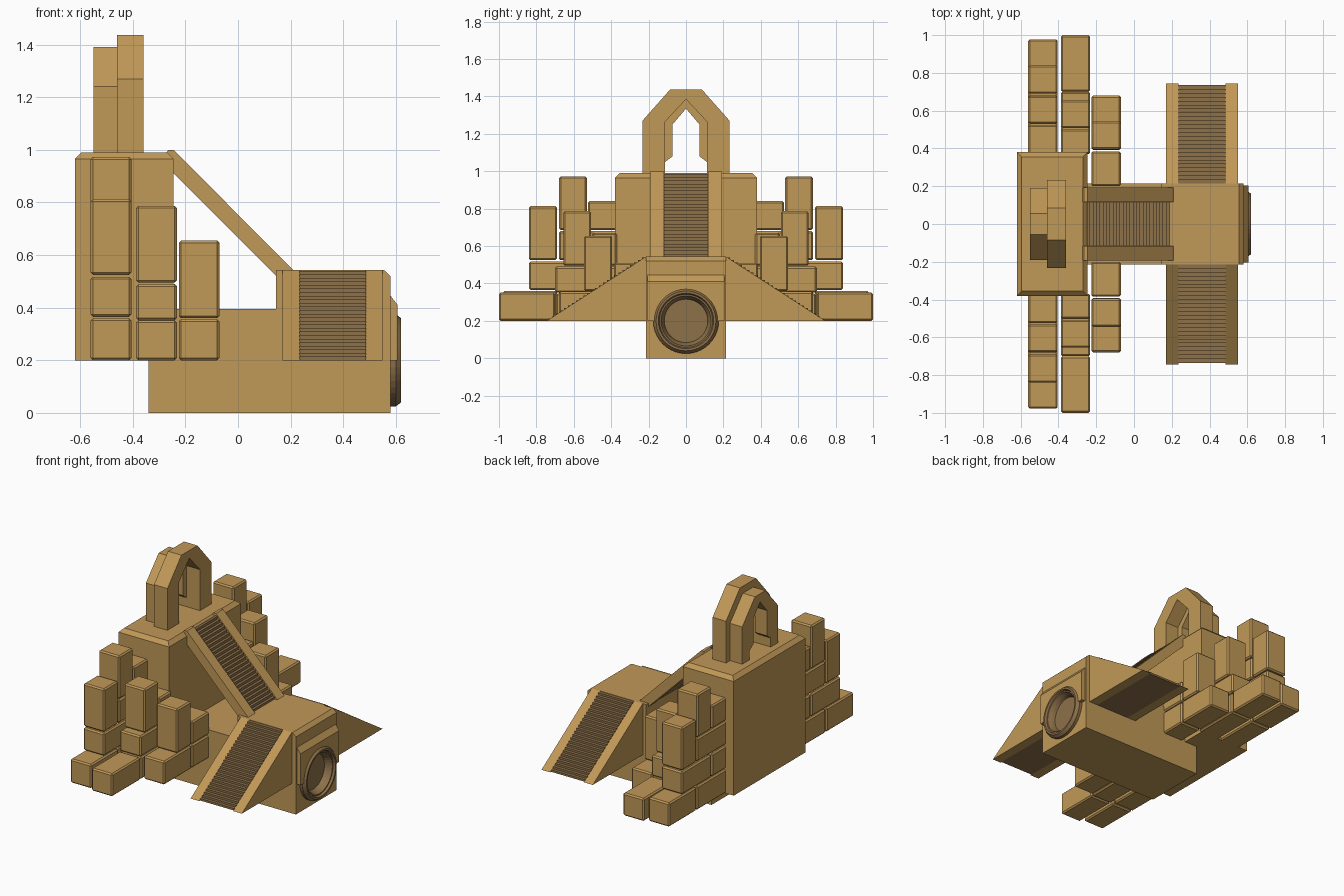
import bpy, bmesh, math
from mathutils import Vector

if "Cube" in bpy.data.objects:
    bpy.data.objects.remove(bpy.data.objects["Cube"])


def material(name, rgb):
    m = bpy.data.materials.new(name)
    m.diffuse_color = (*rgb, 1)
    m.use_nodes = True
    m.node_tree.nodes["Principled BSDF"].inputs["Base Color"].default_value = m.diffuse_color
    return m


SAND = material("sandstone", (0.53, 0.315, 0.095))
BROWN = material("dark_sandstone", (0.27, 0.165, 0.068))


def finish(bm, name, mat, bevel=0.0):
    bmesh.ops.recalc_face_normals(bm, faces=bm.faces)
    me = bpy.data.meshes.new(name)
    bm.to_mesh(me)
    bm.free()
    me.materials.append(mat)
    ob = bpy.data.objects.new(name, me)
    bpy.context.collection.objects.link(ob)
    if bevel:
        b = ob.modifiers.new("edge_chamfer", 'BEVEL')
        b.width, b.segments = bevel, 1
    return ob


def prism(name, pts, axis, a, b, mat=SAND, bevel=0.0):
    """Extrude a profile: axis 'x' takes (y, z) points, axis 'y' takes (x, z)."""
    bm = bmesh.new()
    place = (lambda p, t: (t, p[0], p[1])) if axis == 'x' else (lambda p, t: (p[0], t, p[1]))
    face = bm.faces.new([bm.verts.new(place(p, a)) for p in pts])
    ext = bmesh.ops.extrude_face_region(bm, geom=[face], use_keep_orig=True)
    d = Vector(place((0, 0), b - a))
    bmesh.ops.translate(bm, vec=d, verts=[v for v in ext['geom'] if isinstance(v, bmesh.types.BMVert)])
    return finish(bm, name, mat, bevel)


def box(name, x0, x1, y0, y1, z0, z1, mat=SAND, bevel=0.0):
    return prism(name, [(x0, z0), (x1, z0), (x1, z1), (x0, z1)], 'y', y0, y1, mat, bevel)


def lathe(name, prof, z, mat, n=40):
    """Revolve (radius, x) points around an x-direction axis at height z."""
    bm = bmesh.new()
    rings = [[bm.verts.new((x, r * math.cos(2 * math.pi * i / n), z + r * math.sin(2 * math.pi * i / n)))
              for i in range(n)] for r, x in prof]
    for p, q in zip(rings, rings[1:]):
        for i in range(n):
            j = (i + 1) % n
            bm.faces.new((p[i], p[j], q[j], q[i]))
    bm.faces.new(rings[0])
    bm.faces.new(rings[-1])
    return finish(bm, name, mat)


def staircase(u0, z0, u1, z1, n):
    """Stepped points going down from (u0, z0) to (u1, z1)."""
    du, dz = (u1 - u0) / n, (z1 - z0) / n
    pts = [(u0, z0)]
    for i in range(n):
        pts += [(u0 + du * (i + 1), z0 + dz * i), (u0 + du * (i + 1), z0 + dz * (i + 1))]
    return pts


# main masses
base = box("base", -0.34, 0.58, -0.215, 0.215, 0, 0.2)
box("middle_terrace", -0.26, 0.17, -0.215, 0.215, 0.2, 0.395)
gate = prism("gatehouse", [(0.145, 0.2), (0.58, 0.2), (0.58, 0.52), (0.555, 0.543), (0.145, 0.543)],
             'y', -0.215, 0.215)
plate = prism("front_plate", [(0.57, 0.2), (0.607, 0.2), (0.607, 0.41), (0.58, 0.445), (0.57, 0.445)],
              'y', -0.205, 0.205)
bm = bmesh.new()
bmesh.ops.create_cube(bm, size=1)
for v in bm.verts:
    v.co = (-0.4325 + v.co.x * 0.375, v.co.y * 0.76, 0.595 + v.co.z * 0.79)
top = [e for e in bm.edges if all(v.co.z > 0.9 for v in e.verts)]
bmesh.ops.bevel(bm, geom=top, offset=0.025, segments=1, affect='EDGES')
finish(bm, "tower", SAND)

# round portal, recessed into the front
cutter = lathe("portal_cutter", [(0.15, 0.54), (0.15, 0.7)], 0.2, SAND)
cutter.hide_render = True
cutter.hide_set(True)
for ob in (base, gate, plate):
    m = ob.modifiers.new("portal_hole", 'BOOLEAN')
    m.operation, m.object, m.solver = 'DIFFERENCE', cutter, 'EXACT'
ring = lathe("round_portal", [(0.152, 0.545), (0.175, 0.575), (0.175, 0.6), (0.16, 0.62), (0.148, 0.62),
                              (0.142, 0.606), (0.134, 0.606), (0.122, 0.58), (0.116, 0.56)], 0.2, BROWN)


# double arch on the tower
def arch(name, x0, x1, w, sh, tw, top_z, iw, ish, apex, foot):
    right = [(w, 0.98), (w, sh), (tw, top_z)]
    inner = [(-foot, 0.98), (-foot, 1.05), (-iw, 1.08), (-iw, ish)]
    pts = right + [(-y, z) for y, z in reversed(right)] + inner + [(0, apex)]
    pts += [(-y, z) for y, z in reversed(inner)]
    if foot == iw:
        pts = [p for p in pts if p[1] not in (1.05, 1.08)]
    prism(name, pts, 'x', x0, x1)


arch("front_arch", -0.46, -0.36, 0.233, 1.27, 0.085, 1.437, 0.112, 1.265, 1.385, 0.112)
arch("rear_arch", -0.55, -0.46, 0.19, 1.24, 0.055, 1.39, 0.072, 1.25, 1.335, 0.112)

# main stair from tower to gatehouse
for s in (-1, 1):
    prism("main_stair_rail", [(-0.245, 0.91), (-0.275, 0.985), (-0.265, 1.0), (-0.245, 1.0), (0.21, 0.543),
                              (0.145, 0.52)], 'y', s * 0.117, s * 0.192)
prism("main_stair_steps", staircase(-0.25, 0.985, 0.19, 0.54, 25) + [(0.14, 0.53), (-0.25, 0.92)],
      'y', -0.118, 0.118, BROWN)

# side stairs and brick clusters, mirrored in y
BRICKS = {  # row: x range, then (y0, y1, z0, z1)
    "rear": (-0.56, -0.405, [(0.37, 0.68, 0.2, 0.36), (0.69, 0.978, 0.2, 0.36), (0.37, 0.525, 0.365, 0.517),
                             (0.53, 0.84, 0.365, 0.517), (0.37, 0.68, 0.525, 0.68), (0.69, 0.84, 0.525, 0.813),
                             (0.53, 0.678, 0.685, 0.973), (0.37, 0.525, 0.685, 0.84)]),
    "middle": (-0.387, -0.232, [(0.37, 0.695, 0.2, 0.347), (0.7, 1.0, 0.2, 0.352), (0.37, 0.7, 0.352, 0.49),
                                (0.508, 0.655, 0.495, 0.787), (0.37, 0.502, 0.495, 0.67)]),
    "front": (-0.225, -0.07, [(0.2, 0.385, 0.2, 0.356), (0.392, 0.68, 0.2, 0.356), (0.395, 0.545, 0.36, 0.655),
                              (0.2, 0.385, 0.36, 0.51)]),
}
for s in (-1, 1):
    for x0, x1 in ((0.17, 0.235), (0.485, 0.55)):
        prism("side_stair_rail", [(s * 0.21, 0.2), (s * 0.745, 0.2), (s * 0.215, 0.543)], 'x', x0, x1)
    steps = staircase(0.215, 0.54, 0.735, 0.2, 25)[:-1] + [(0.735, 0.2), (0.21, 0.2)]
    prism("side_stair_steps", [(s * y, z) for y, z in steps], 'x', 0.234, 0.486, BROWN)
    for row, (x0, x1, bricks) in BRICKS.items():
        for y0, y1, z0, z1 in bricks:
            box(row + "_brick", x0, x1, s * y0, s * y1, z0, z1, bevel=0.009)
